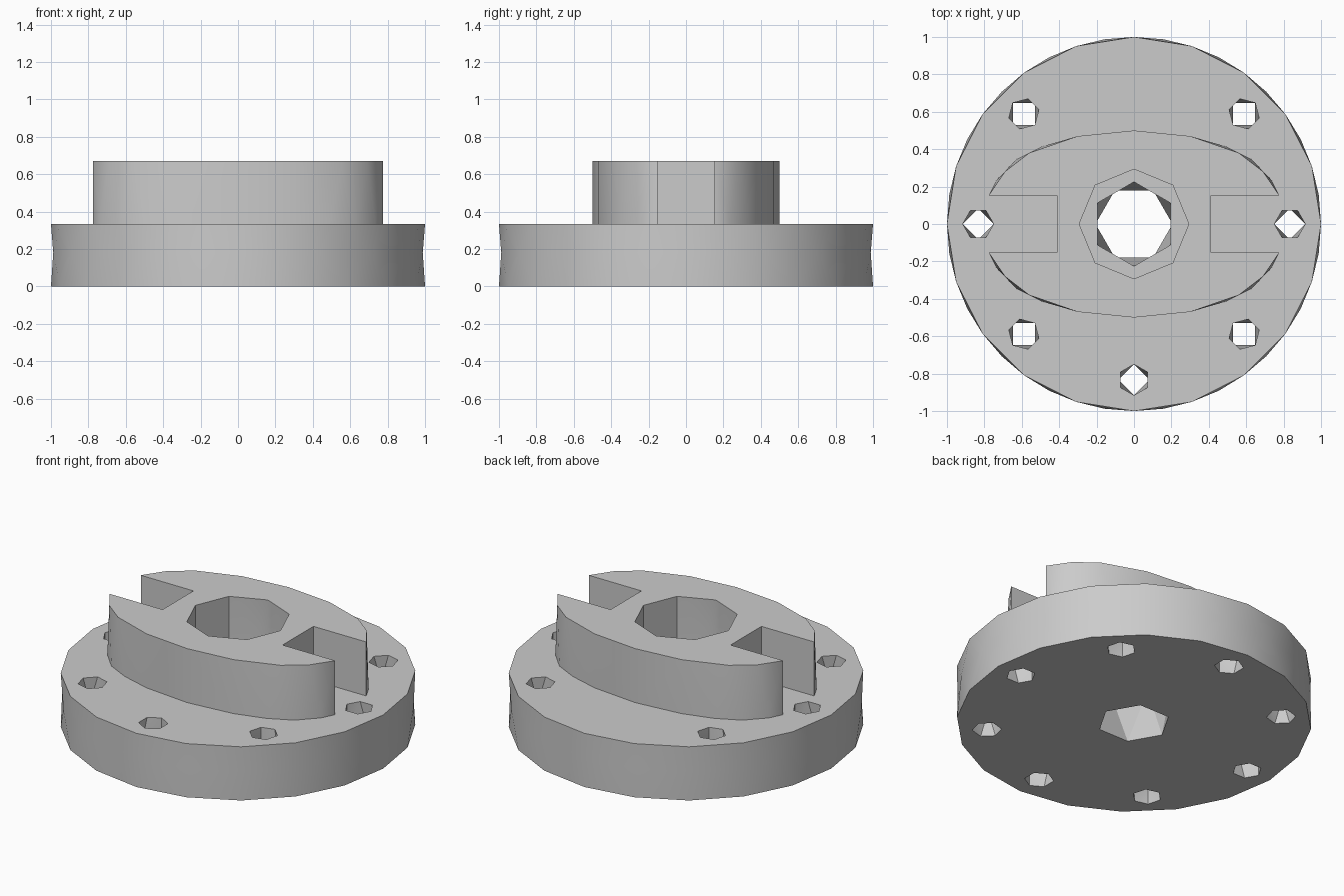
import bpy, bmesh
from math import sin, cos, radians, pi

cube = bpy.data.objects.get("Cube")
if cube:
    bpy.data.objects.remove(cube, do_unlink=True)

BASE_TOP, TOP = 0.334, 0.67

grey = bpy.data.materials.new("plain_grey")
grey.use_nodes = True
grey.diffuse_color = (0.6, 0.6, 0.6, 1)
grey.node_tree.nodes["Principled BSDF"].inputs["Base Color"].default_value = (0.6, 0.6, 0.6, 1)


def ring(sides, radius, turn=0, centre=(0, 0)):
    """Regular polygon; turn is in degrees."""
    angles = [2 * pi * i / sides + radians(turn) for i in range(sides)]
    return [(centre[0] + radius * cos(a), centre[1] + radius * sin(a)) for a in angles]


def loft(name, layers):
    """Skin a stack of convex (z, outline) layers with facets; side counts may differ."""
    bm = bmesh.new()
    for (z0, low), (z1, high) in zip(layers, layers[1:]):
        verts = [bm.verts.new((x, y, z0)) for x, y in low]
        verts += [bm.verts.new((x, y, z1)) for x, y in high]
        bmesh.ops.convex_hull(bm, input=verts)
    # Remove the caps between neighbouring layers
    inner = [z for z, _ in layers[1:-1]]
    caps = [f for f in bm.faces
            if any(all(abs(v.co.z - z) < 1e-5 for v in f.verts) for z in inner)]
    bmesh.ops.delete(bm, geom=caps, context='FACES')
    bmesh.ops.remove_doubles(bm, verts=bm.verts, dist=1e-4)
    bmesh.ops.dissolve_limit(bm, angle_limit=radians(0.3), verts=bm.verts, edges=bm.edges)
    bmesh.ops.recalc_face_normals(bm, faces=bm.faces)
    mesh = bpy.data.meshes.new(name)
    bm.to_mesh(mesh)
    bm.free()
    mesh.materials.append(grey)
    obj = bpy.data.objects.new(name, mesh)
    bpy.context.collection.objects.link(obj)
    return obj


def cut(obj, cutters):
    """Subtract the cutters, then discard them."""
    for cutter in cutters:
        mod = obj.modifiers.new("cut", 'BOOLEAN')
        mod.operation, mod.solver, mod.object = 'DIFFERENCE', 'EXACT', cutter
    bpy.context.view_layer.update()
    graph = bpy.context.evaluated_depsgraph_get()
    mesh = bpy.data.meshes.new_from_object(obj.evaluated_get(graph))
    obj.modifiers.clear()
    obj.data = mesh
    for cutter in cutters:
        bpy.data.objects.remove(cutter, do_unlink=True)


def smooth(obj):
    bpy.ops.object.select_all(action='DESELECT')
    obj.select_set(True)
    bpy.context.view_layer.objects.active = obj
    bpy.ops.object.shade_smooth_by_angle(angle=radians(30))


# Round flange with a faceted rim
flange = loft("flange", [(0, ring(20, 1)), (0.18, ring(20, 1, 9)), (BASE_TOP, ring(20, 1))])

# Centre bore and eight bolt holes
bore_low, bore_high = ring(6, 0.206), ring(6, 0.225, 30)
holes = [loft("bore_cutter", [(-0.1, bore_low), (0, bore_low),
                              (BASE_TOP, bore_high), (0.5, bore_high)])]
for i in range(8):
    turn = 45 * i
    centre = (0.833 * cos(radians(turn)), 0.833 * sin(radians(turn)))
    mouth = ring(6, 0.083, turn, centre)
    waist = ring(4, 0.083, turn, centre)
    holes.append(loft("bolt_hole_cutter", [(-0.1, mouth), (0, mouth), (0.17, waist),
                                           (BASE_TOP, mouth), (0.5, mouth)]))
cut(flange, holes)
smooth(flange)


# Oval raised boss, mirrored from one quarter of its outline
def oval(quarter):
    return sorted({(sx * x, sy * y) for x, y in quarter for sx in (1, -1) for sy in (1, -1)})


boss_foot = oval([(0, .5), (.3, .47), (.49, .415), (.63, .345), (.735, .235), (.775, .155)])
boss_head = oval([(0, .5), (.3, .47), (.56, .38), (.69, .28), (.775, .155)])
boss = loft("boss", [(BASE_TOP, boss_foot), (TOP, boss_head)])

# Counterbore and the two open-ended slots
wide_foot = ring(8, 0.295) + [(x, y) for x in (-.1, .1) for y in (-.272, .272)]
wide_head = ring(8, 0.293)
cutters = [loft("counterbore_cutter", [(0.2, wide_foot), (BASE_TOP, wide_foot),
                                       (TOP, wide_head), (0.8, wide_head)])]
for side in (1, -1):
    slot = [(side * x, y) for x in (0.413, 1) for y in (-0.152, 0.152)]
    cutters.append(loft("slot_cutter", [(0.2, slot), (0.8, slot)]))
cut(boss, cutters)
smooth(boss)
